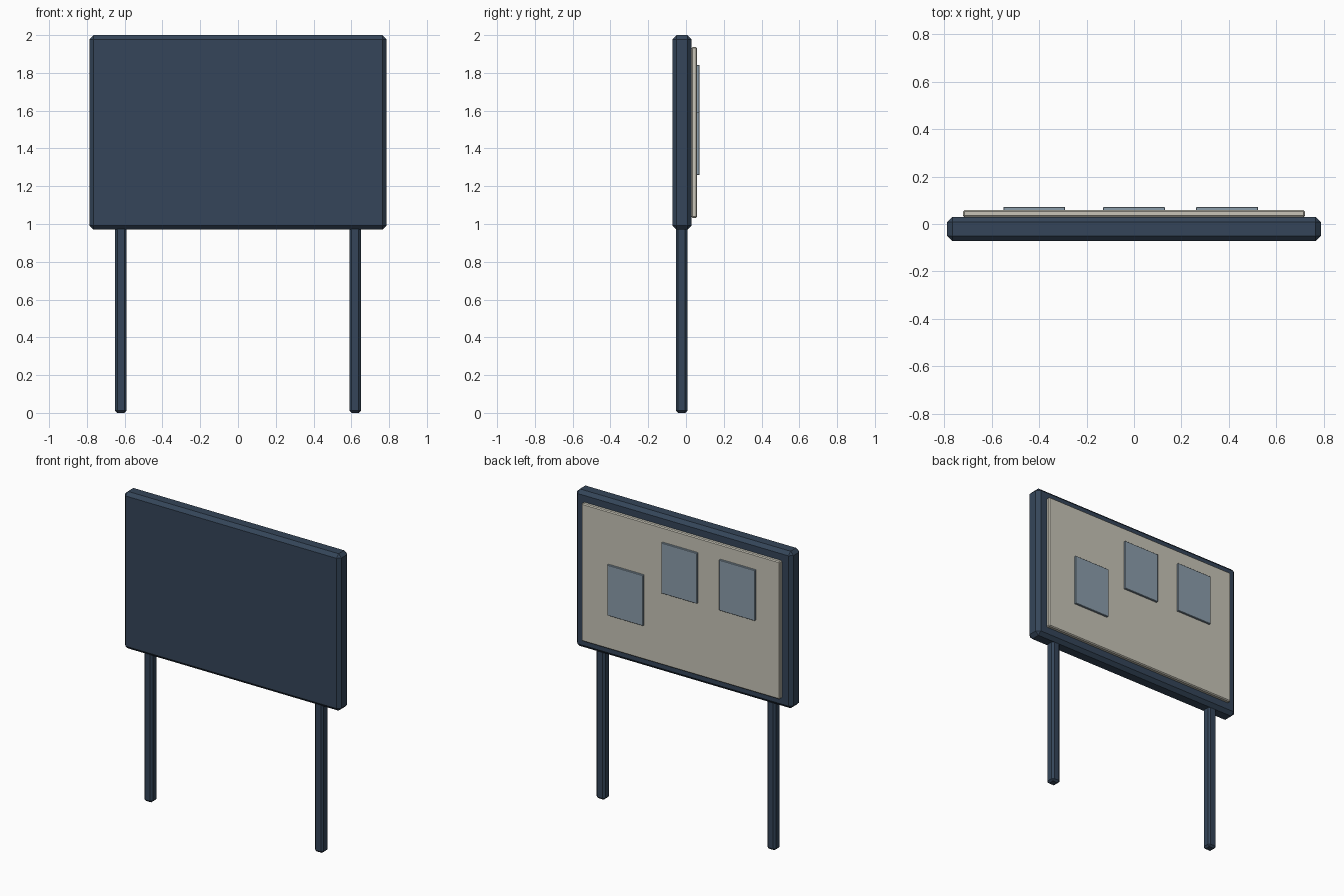
import bpy

if "Cube" in bpy.data.objects:
    bpy.data.objects.remove(bpy.data.objects["Cube"])


def material(name, rgb):
    m = bpy.data.materials.new(name)
    m.diffuse_color = (*rgb, 1)
    m.use_nodes = True
    m.node_tree.nodes["Principled BSDF"].inputs["Base Color"].default_value = m.diffuse_color
    return m


NAVY = material("navy_paint", (0.035, 0.06, 0.10))
CREAM = material("cream_surface", (0.58, 0.56, 0.48))
PAPER = material("blue_paper", (0.26, 0.34, 0.41))


def box(name, xs, ys, zs, mat, bevel=0.0):
    """Chamfered box spanning the given (min, max) ranges."""
    spans = (xs, ys, zs)
    bpy.ops.mesh.primitive_cube_add(size=1, location=[(a + b) / 2 for a, b in spans])
    ob = bpy.context.object
    ob.name = name
    ob.scale = [b - a for a, b in spans]
    bpy.ops.object.transform_apply(location=False, rotation=False, scale=True)
    ob.data.materials.append(mat)
    if bevel:
        mod = ob.modifiers.new("chamfer", 'BEVEL')
        mod.width = bevel
        mod.segments = 1
    return ob


# Thick backing board
box("board_frame", (-0.787, 0.787), (-0.072, 0.030), (0.97, 2.0), NAVY, 0.022)

# Two square posts, running up into the board
for side, x in (("left", -0.62), ("right", 0.62)):
    box(side + "_post", (x - 0.031, x + 0.031), (-0.054, 0.008), (0, 1.02), NAVY, 0.012)

# Pin-up panel on the back face
box("pin_panel", (-0.72, 0.72), (0.029, 0.058), (1.033, 1.937), CREAM, 0.006)

# Three pinned notices
for i, (x, z) in enumerate(((-0.42, 1.675), (0.0, 1.675), (0.392, 1.425)), 1):
    box(f"notice_{i}", (x - 0.13, x + 0.13), (0.057, 0.072),
        (z - 0.166, z + 0.166), PAPER, 0.002)
